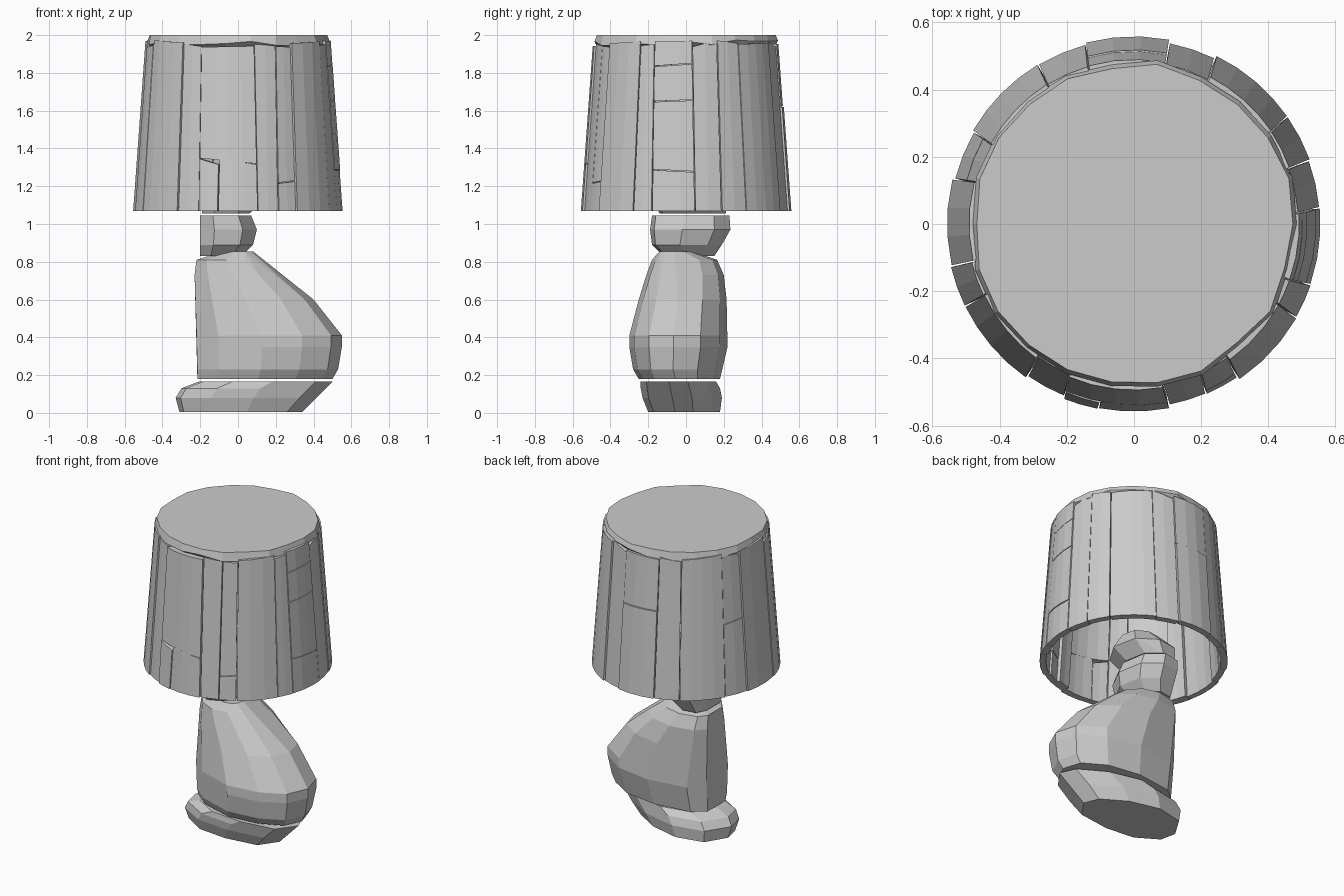
import bpy, bmesh, math, random
from math import sin, cos, radians

random.seed(4)
cube = bpy.data.objects.get("Cube")
if cube:
    bpy.data.objects.remove(cube)

stone = bpy.data.materials.new("stone grey")
stone.use_nodes = True
GREY = (0.6, 0.6, 0.6, 1)
stone.diffuse_color = GREY
stone.node_tree.nodes["Principled BSDF"].inputs["Base Color"].default_value = GREY


def finish(bm, name):
    bmesh.ops.recalc_face_normals(bm, faces=bm.faces)
    mesh = bpy.data.meshes.new(name)
    bm.to_mesh(mesh)
    bm.free()
    mesh.materials.append(stone)
    obj = bpy.data.objects.new(name, mesh)
    bpy.context.collection.objects.link(obj)
    return obj


def boulder(name, outline, rings):
    """Faceted stone: hull of one plan outline fitted to rings (z, x0, x1, y0, y1)."""
    bm = bmesh.new()
    for z, x0, x1, y0, y1 in rings:
        for u, v in outline:
            bm.verts.new(((x0 + x1) / 2 + u * (x1 - x0) / 2,
                          (y0 + y1) / 2 + v * (y1 - y0) / 2, z))
    bmesh.ops.convex_hull(bm, input=bm.verts)
    loose = [v for v in bm.verts if not v.link_faces]
    bmesh.ops.delete(bm, geom=loose, context='VERTS')
    bmesh.ops.dissolve_limit(bm, angle_limit=radians(7), verts=bm.verts, edges=bm.edges)
    return finish(bm, name)


# Stacked stones of the stand
FOOT_PLAN = [(-1, 0.1), (-0.93, -0.45), (-0.5, -0.9), (0.1, -1), (0.75, -0.85),
             (1, -0.25), (0.88, 0.25), (0.4, 0.75), (-0.2, 1), (-0.75, 0.8)]
BODY_PLAN = [(-1, -0.3), (-0.7, -0.7), (-0.1, -1), (0.45, -0.9), (0.85, -0.6), (1, -0.1),
             (0.9, 0.45), (0.5, 0.85), (-0.1, 1), (-0.78, 0.85), (-1, 0.55)]
ROUND_PLAN = [(-1, -0.6), (-0.5, -1), (0.5, -0.9), (1, -0.2), (0.8, 0.6),
              (0.1, 1), (-0.7, 0.9), (-1, 0.4)]
boulder("foot_stone", FOOT_PLAN, [
    (0.005, -0.31, 0.34, -0.20, 0.18),
    (0.08, -0.33, 0.42, -0.23, 0.19),
    (0.13, -0.30, 0.46, -0.24, 0.18),
    (0.165, -0.21, 0.50, -0.24, 0.16)])
boulder("body_stone", BODY_PLAN, [
    (0.18, -0.215, 0.50, -0.25, 0.18),
    (0.23, -0.215, 0.53, -0.28, 0.19),
    (0.35, -0.215, 0.55, -0.30, 0.22),
    (0.41, -0.22, 0.55, -0.30, 0.22),
    (0.60, -0.225, 0.40, -0.25, 0.215),
    (0.73, -0.23, 0.24, -0.21, 0.20),
    (0.81, -0.22, 0.13, -0.18, 0.165),
    (0.855, -0.08, 0.08, -0.14, 0.03)])
boulder("neck_stone", ROUND_PLAN, [
    (0.83, -0.20, 0.02, -0.12, 0.15),
    (0.89, -0.20, 0.08, -0.18, 0.19),
    (0.97, -0.20, 0.10, -0.19, 0.235),
    (1.045, -0.20, 0.07, -0.18, 0.23)])
boulder("upper_stone", ROUND_PLAN, [
    (1.055, -0.19, 0.06, -0.14, 0.21),
    (1.13, -0.20, 0.14, -0.18, 0.22),
    (1.23, -0.12, 0.08, -0.10, 0.12)])

# Shade dimensions
BOTTOM, TOP = 1.07, 1.965


def outer_radius(z):
    return 0.555 - 0.065 * (z - BOTTOM) / (TOP - BOTTOM)


def plank(name, left, right, low, high, push, thick):
    """Curved stave; left/right are (bottom, top) angles, low/high are (left, right) heights."""
    bm = bmesh.new()
    steps = max(2, round((right[0] - left[0]) / 8))
    rows = []
    for k in range(steps + 1):
        f = k / steps
        z0 = low[0] + (low[1] - low[0]) * f
        z1 = high[0] + (high[1] - high[0]) * f
        row = []
        for z, depth in ((z0, 0), (z1, 0), (z1, thick), (z0, thick)):
            t = (z - BOTTOM) / (TOP - BOTTOM)
            a0 = left[0] + (left[1] - left[0]) * t
            a1 = right[0] + (right[1] - right[0]) * t
            a = radians(a0 + (a1 - a0) * f)
            r = outer_radius(z) + push - depth
            row.append(bm.verts.new((r * cos(a), r * sin(a), z)))
        rows.append(row)
    for a, b in zip(rows, rows[1:]):
        for i in range(4):
            j = (i + 1) % 4
            bm.faces.new((a[i], a[j], b[j], b[i]))
    bm.faces.new(rows[0])
    bm.faces.new(rows[-1])
    finish(bm, name)


# Joints between staves, each with a slight lean
joints = [-19, 5, 20, 35, 64, 79, 105, 121, 150, 166, 193, 206,
          235, 248, 281, 293, 304, 330]
ends = [(a, a + random.uniform(-1.5, 1.5)) for a in joints]
ends.append((ends[0][0] + 360, ends[0][1] + 360))
# Heights at which some staves are broken across, and a short joint in one lower piece
breaks = {0: (1.28, 1.65, 1.84), 5: (1.62,), 8: (1.53,), 13: (1.33,), 15: (1.22,)}
short_joints = {13: 259}
GAP = 0.25
for i, (a, b) in enumerate(zip(ends, ends[1:])):
    push = random.uniform(-0.006, 0.004)
    thick = random.uniform(0.035, 0.055)
    levels = [(BOTTOM, BOTTOM)]
    for z in breaks.get(i, ()):
        slope = random.uniform(-0.015, 0.015)
        levels.append((z - slope, z + slope))
    levels.append((TOP + random.uniform(-0.03, 0.01), TOP + random.uniform(-0.03, 0.01)))
    for n, (low, high) in enumerate(zip(levels, levels[1:])):
        lift = 0.004 * (n > 0)
        low = (low[0] + lift, low[1] + lift)
        spans = [a, b]
        if n == 0 and i in short_joints:
            spans.insert(1, (short_joints[i], short_joints[i] + 1))
        for m, (s, e) in enumerate(zip(spans, spans[1:])):
            plank(f"shade_stave_{i + 1}_{n + 1}_{m + 1}", (s[0] + GAP, s[1] + GAP),
                  (e[0] - GAP, e[1] - GAP), low, high,
                  push + random.uniform(-0.003, 0.003), thick)

# Irregular flat lid with a chipped, sloping edge
bm = bmesh.new()
SIDES = 22
levels = [[], [], []]
for k in range(SIDES):
    a = math.tau * k / SIDES
    chip = random.uniform(-0.008, 0.008)
    drop = random.uniform(0, 0.03)
    for ring, r, z in zip(levels, (0.45, 0.486 + chip, 0.474 + chip), (1.93, 1.975 - drop, 2.0)):
        ring.append(bm.verts.new((r * cos(a), r * sin(a), z)))
for lo, hi in zip(levels, levels[1:]):
    for k in range(SIDES):
        n = (k + 1) % SIDES
        bm.faces.new((lo[k], lo[n], hi[n], hi[k]))
bm.faces.new(levels[0])
bm.faces.new(levels[-1])
finish(bm, "shade_lid")
